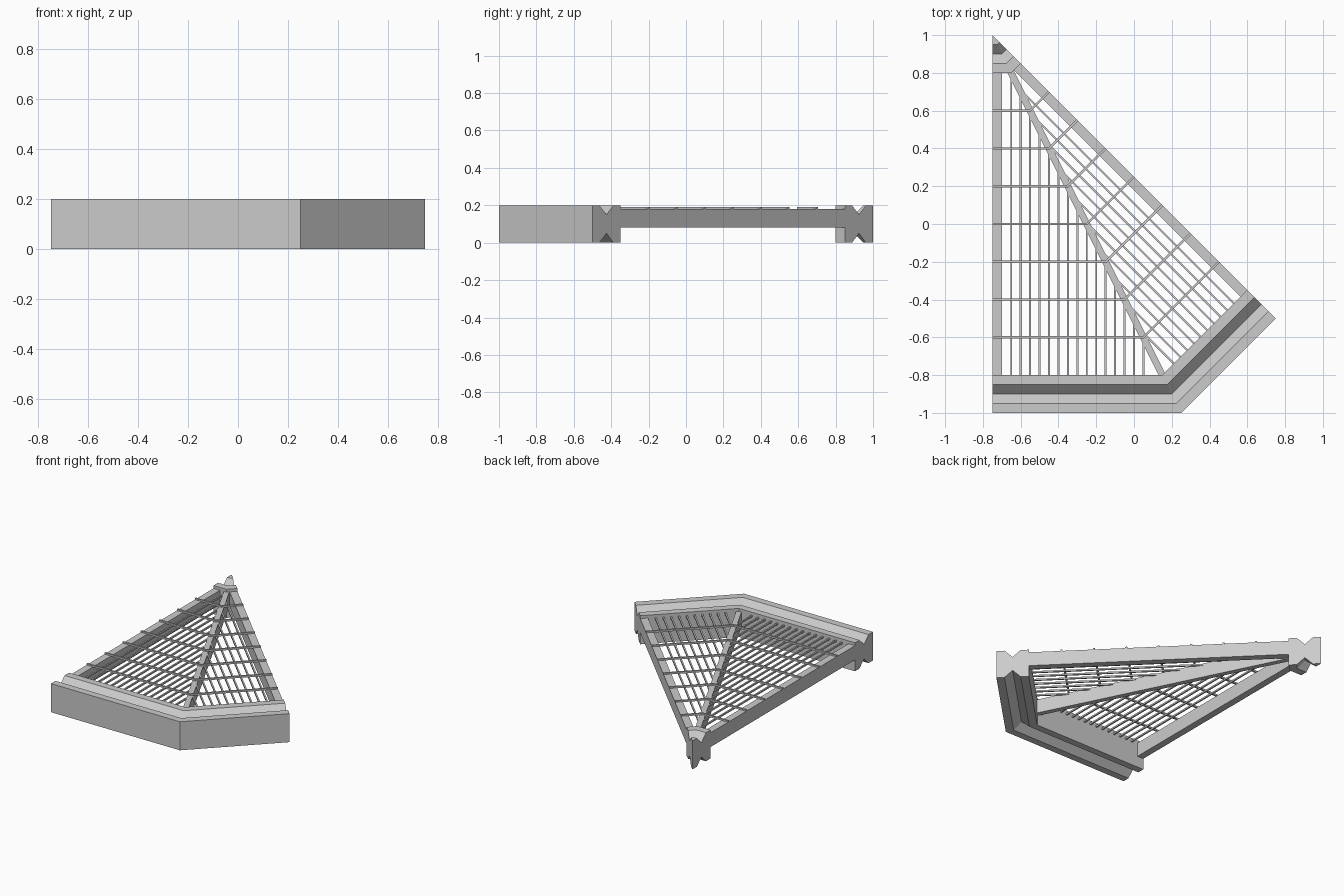
import bpy, bmesh
from mathutils import Vector

if "Cube" in bpy.data.objects:
    bpy.data.objects.remove(bpy.data.objects["Cube"])

# plan corners; every ring shrinks linearly toward the apex
APEX = Vector((-0.75, 1.0))
A, B, C = Vector((-0.75, -1.0)), Vector((0.25, -1.0)), Vector((0.75, -0.5))


def at(corner, t):
    return corner.lerp(APEX, t)


def finish(name, bm):
    bmesh.ops.remove_doubles(bm, verts=bm.verts, dist=1e-5)
    bmesh.ops.recalc_face_normals(bm, faces=bm.faces)
    me = bpy.data.meshes.new(name)
    bm.to_mesh(me)
    bm.free()
    bpy.context.collection.objects.link(bpy.data.objects.new(name, me))


def loft(name, profile):
    """Sweep a (t, z) profile across the three corners A, B, C."""
    bm = bmesh.new()
    rings = [[bm.verts.new((*at(k, t), z)) for t, z in profile] for k in (A, B, C)]
    n = len(profile)
    for r, s in zip(rings, rings[1:]):
        for i in range(n):
            j = (i + 1) % n
            bm.faces.new((r[i], r[j], s[j], s[i]))
    bm.faces.new(rings[0])
    bm.faces.new(rings[-1])
    finish(name, bm)


def prism(name, pts, z0, z1):
    bm = bmesh.new()
    lo = [bm.verts.new((*p, z0)) for p in pts]
    hi = [bm.verts.new((*p, z1)) for p in pts]
    bm.faces.new(lo)
    bm.faces.new(hi)
    for i in range(len(pts)):
        j = (i + 1) % len(pts)
        bm.faces.new((lo[i], lo[j], hi[j], hi[i]))
    finish(name, bm)


def bar(name, p, q, width, z0, z1):
    d = (q - p).normalized()
    s = Vector((-d.y, d.x)) * width / 2
    prism(name, [p - s, q - s, q + s, p + s], z0, z1)


def grooved(t0):
    """Block section with a V groove above and below."""
    top = [(t0, 0.2), (t0 + .025, 0.2), (t0 + .05, 0.15), (t0 + .075, 0.2), (t0 + .1, 0.2)]
    return top + [(t, 0.2 - z) for t, z in reversed(top)]


# outer curb and inner hub
loft("outer_curb", grooved(0.0))
loft("inner_hub", grooved(0.9))

# side beams and middle rafter
BEAM = (0.08, 0.18)
for name, k, inward in (("left_beam", A, Vector((0.05, 0))),
                        ("right_beam", C, Vector((-0.0354, -0.0354)))):
    p, q = at(k, 0.1), at(k, 0.9)
    prism(name, [p, q, q + inward, p + inward], *BEAM)
bar("middle_rafter", at(B, 0.095), at(B, 0.905), 0.036, *BEAM)

# cross bars bending at the rafter
for i in range(2, 9):
    t = i / 10
    loft(f"cross_bar_{i - 1}", [(t - .003, .178), (t + .003, .178), (t + .003, .19), (t - .003, .19)])

# thin grate rods parallel to each side beam
for side, k, width, count in (("left", A, 1.0, 15), ("right", C, 0.70711, 10)):
    for i in range(count):
        off = 0.1 + 0.05 * i
        start = at(k, 0.1).lerp(at(B, 0.1), off / (width * 0.9))
        end = at(B, 1 - off / width)
        bar(f"{side}_rod_{i + 1}", start, end, 0.01, 0.168, 0.179)
